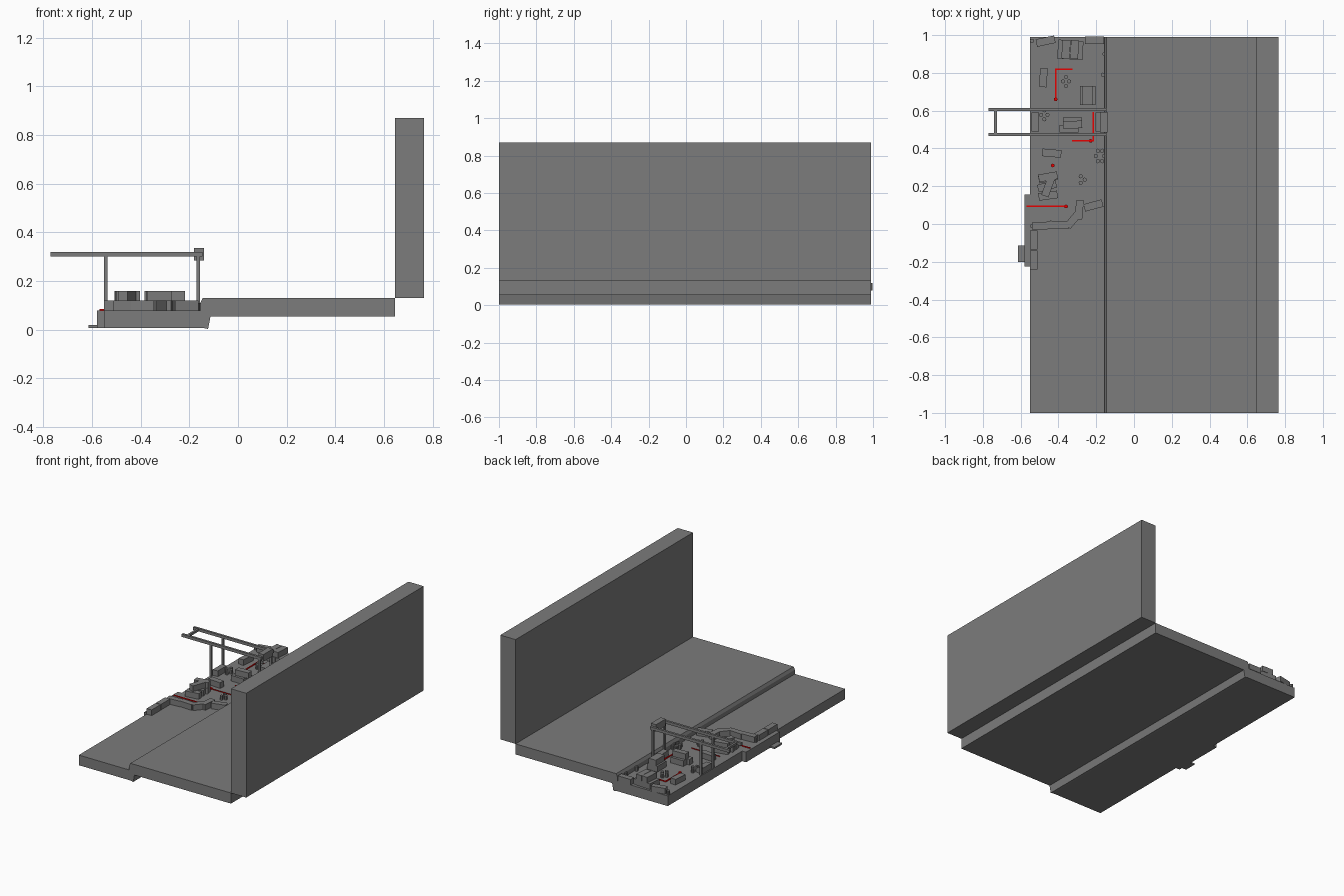
import bpy, bmesh, math
from mathutils import Matrix, Vector

cube = bpy.data.objects.get("Cube")
if cube:
    bpy.data.objects.remove(cube, do_unlink=True)


def material(name, rgb):
    m = bpy.data.materials.new(name)
    m.use_nodes = True
    m.diffuse_color = (*rgb, 1)
    m.node_tree.nodes["Principled BSDF"].inputs["Base Color"].default_value = (*rgb, 1)
    return m


GREY = material("concrete grey", (0.2, 0.2, 0.2))
RED = material("marker red", (0.8, 0, 0))
GROUND = 0.08   # top of the lower floor
LAYER = 0.04    # height of one crate


def finish(name, bm, mat):
    me = bpy.data.meshes.new(name)
    bm.to_mesh(me)
    bm.free()
    me.materials.append(mat)
    ob = bpy.data.objects.new(name, me)
    bpy.context.collection.objects.link(ob)
    return ob


def box(name, lo, hi, mat=GREY):
    lo, hi = Vector(lo), Vector(hi)
    bm = bmesh.new()
    bmesh.ops.create_cube(bm, size=1, matrix=Matrix.Translation((lo + hi) / 2)
                          @ Matrix.Diagonal((*(hi - lo), 1)))
    return finish(name, bm, mat)


def crate(name, x, y, length=0.1, width=0.04, turn=0, level=0):
    z = GROUND + LAYER * (level + 0.5)
    bm = bmesh.new()
    bmesh.ops.create_cube(bm, size=1, matrix=Matrix.Translation((x, y, z))
                          @ Matrix.Rotation(math.radians(turn), 4, 'Z')
                          @ Matrix.Diagonal((length, width, LAYER, 1)))
    return finish(name, bm, GREY)


def drum(name, x, y, r=0.011, h=0.03, mat=GREY):
    bm = bmesh.new()
    bmesh.ops.create_cone(bm, cap_ends=True, segments=8, radius1=r, radius2=r, depth=h,
                          matrix=Matrix.Translation((x, y, GROUND + h / 2)))
    return finish(name, bm, mat)


# Floors and tall wall
box("wall", (0.645, -1, 0.13), (0.765, 0.99, 0.87))
box("upper_floor", (-0.145, -1, 0.055), (0.645, 0.99, 0.13))
box("lower_floor", (-0.55, -1, 0.008), (-0.14, 0.99, GROUND))

# Sloping kerb between the floors
bm = bmesh.new()
kerb = [bm.verts.new((x, -1, z)) for x, z in
        [(-0.155, 0.11), (-0.145, 0.13), (-0.113, 0.055), (-0.123, 0.003), (-0.155, 0.01)]]
face = bm.faces.new(kerb)
grown = bmesh.ops.extrude_face_region(bm, geom=[face])
bmesh.ops.translate(bm, vec=(0, 1.99, 0),
                    verts=[g for g in grown["geom"] if isinstance(g, bmesh.types.BMVert)])
bmesh.ops.recalc_face_normals(bm, faces=bm.faces)
finish("kerb", bm, GREY)

# Side landing and step
box("landing", (-0.58, -0.225, 0.008), (-0.55, 0.155, GROUND))
box("landing_step", (-0.615, -0.2, 0.008), (-0.58, -0.115, 0.02))

# Overhead gantry
for side, y in (("front", 0.475), ("back", 0.605)):
    box("gantry_rail_" + side, (-0.77, y - 0.008, 0.3), (-0.145, y + 0.008, 0.32))
    for end, x in (("outer", -0.543), ("inner", -0.163)):
        box(f"gantry_post_{end}_{side}", (x - 0.007, y - 0.007, GROUND), (x + 0.007, y + 0.007, 0.3))
box("gantry_crossbar", (-0.74, 0.475, 0.302), (-0.725, 0.605, 0.318))
box("gantry_head", (-0.18, 0.485, 0.285), (-0.14, 0.592, 0.335))

# Chain of barrier blocks
for i, (x, y, turn) in enumerate([(-0.215, 0.098, 15), (-0.29, 0.075, 85), (-0.32, 0.025, 50),
                                  (-0.395, -0.005, -3), (-0.49, -0.01, 4),
                                  (-0.53, -0.085, 90), (-0.53, -0.19, 90)]):
    crate(f"barrier_block_{i}", x, y, turn=turn)

# Loose and stacked crates
for i, (x, y, turn, level) in enumerate([
        (-0.468, 0.968, 12, 0), (-0.21, 0.973, 0, 0), (-0.48, 0.775, 85, 0),
        (-0.435, 0.375, -5, 0), (-0.455, 0.245, 12, 0), (-0.455, 0.15, 8, 0),
        (-0.46, 0.2, 15, 0), (-0.455, 0.195, 70, 1), (-0.455, 0.25, 10, 1),
        (-0.345, 0.505, 0, 0), (-0.325, 0.545, 0, 0), (-0.325, 0.525, 4, 1),
        (-0.522, 0.54, 90, 0), (-0.185, 0.54, 90, 0)]):
    crate(f"crate_{i}", x, y, turn=turn, level=level)
for i in range(3):
    crate(f"crate_row_a_{i}", -0.382 + i * 0.045, 0.925 - i * 0.003, turn=86, width=0.043)
    crate(f"crate_row_b_{i}", -0.273 + i * 0.028, 0.68, turn=90, width=0.028)
for i in range(2):
    crate(f"crate_row_top_{i}", -0.36 + i * 0.045, 0.924, turn=86, width=0.043, level=1)
    crate(f"crate_pair_top_{i}", -0.26 + i * 0.028, 0.68, turn=90, width=0.028, level=1)

# Clusters of small drums
clusters = {"kerb": (-0.18, 0.36, 6), "middle": (-0.275, 0.235, 3),
            "gantry": (-0.475, 0.578, 4), "far": (-0.36, 0.755, 4)}
for name, (x, y, count) in clusters.items():
    for i in range(count):
        a = i * 2 * math.pi / count
        spread = 0.008 + 0.004 * count
        drum(f"drum_{name}_{i}", x + 0.7 * spread * math.cos(a), y + spread * math.sin(a))
for i, (x, y) in enumerate([(-0.54, 0.97), (-0.165, 0.79), (-0.157, 0.9), (-0.54, -0.01)]):
    drum(f"single_drum_{i}", x, y)

# Red route markers with end dots
for i, (x0, y0, x1, y1) in enumerate([
        (-0.415, 0.66, -0.415, 0.82), (-0.415, 0.82, -0.33, 0.82),
        (-0.215, 0.44, -0.215, 0.59), (-0.325, 0.44, -0.215, 0.44),
        (-0.565, 0.093, -0.36, 0.093)]):
    box(f"route_line_{i}", (x0 - 0.004, y0 - 0.004, GROUND), (x1 + 0.004, y1 + 0.004, 0.085), RED)
box("route_line_thin", (-0.485, 0.309, GROUND), (-0.26, 0.311, 0.086), RED)
for i, (x, y) in enumerate([(-0.415, 0.66), (-0.23, 0.44), (-0.43, 0.31), (-0.36, 0.093)]):
    drum(f"route_dot_{i}", x, y, r=0.01, h=0.009, mat=RED)
